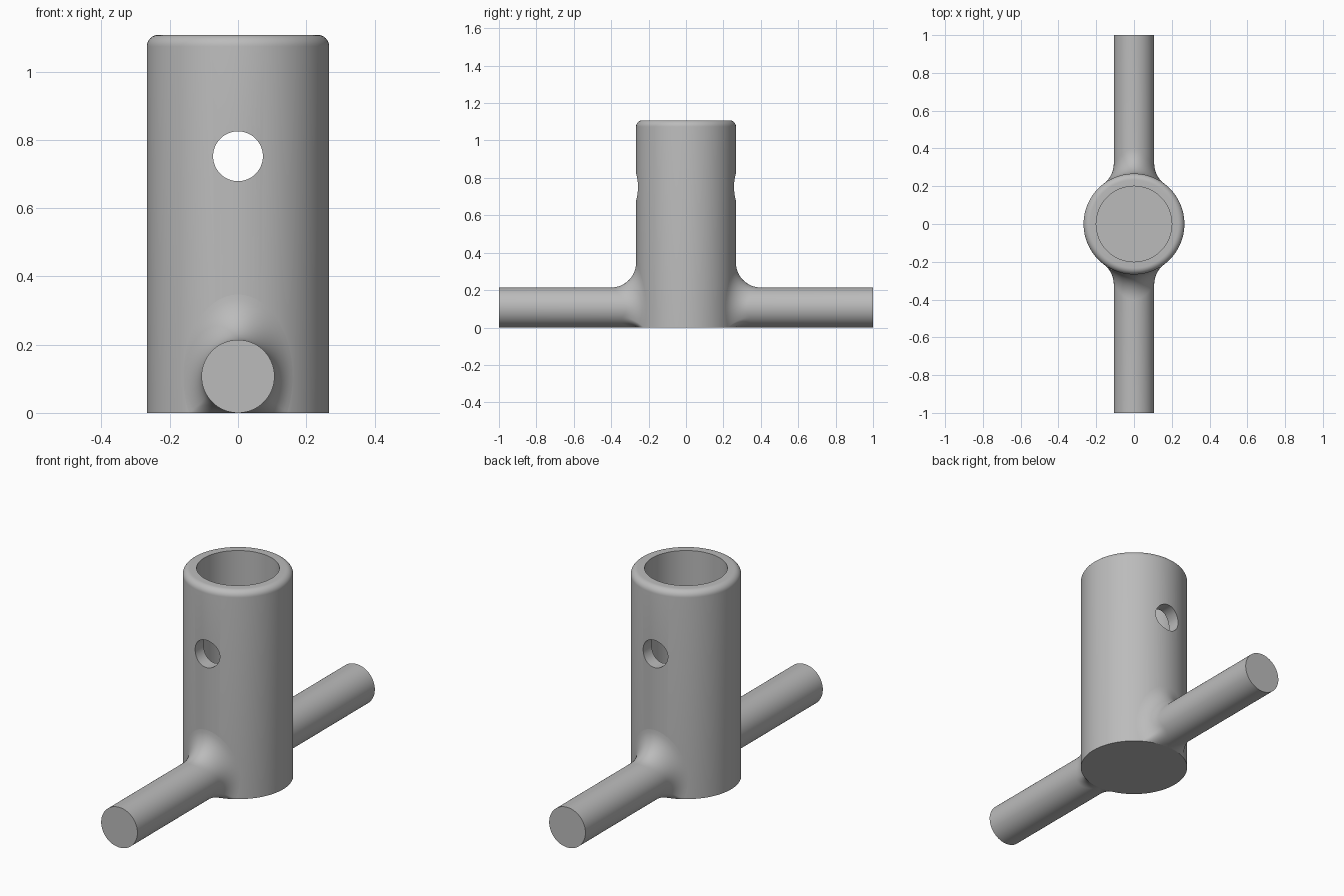
import bpy, bmesh, math
from mathutils import Vector

R, BORE, H, FLOOR = 0.267, 0.2, 1.108, 0.215   # socket body
r, F = 0.107, 0.133                            # cross arm radius, fillet radius
EDGE = 0.034                                   # rounded top rim

if "Cube" in bpy.data.objects:
    bpy.data.objects.remove(bpy.data.objects["Cube"])

grey = bpy.data.materials.new("plain grey")
grey.use_nodes = True
grey.diffuse_color = (0.5, 0.5, 0.5, 1)
grey.node_tree.nodes["Principled BSDF"].inputs["Base Color"].default_value = (0.5, 0.5, 0.5, 1)


def add_object(name, bm):
    bmesh.ops.recalc_face_normals(bm, faces=bm.faces)
    mesh = bpy.data.meshes.new(name)
    bm.to_mesh(mesh)
    bm.free()
    mesh.materials.append(grey)
    obj = bpy.data.objects.new(name, mesh)
    bpy.context.collection.objects.link(obj)
    return obj


def loft(name, rings, cap_first=False, cap_last=False):
    """Skin a list of closed rings that all have the same point count."""
    bm = bmesh.new()
    rows = [[bm.verts.new(p) for p in ring] for ring in rings]
    n = len(rows[0])
    for a, b in zip(rows, rows[1:]):
        for i in range(n):
            j = (i + 1) % n
            bm.faces.new((a[i], a[j], b[j], b[i]))
    if cap_first:
        bm.faces.new(rows[0])
    if cap_last:
        bm.faces.new(rows[-1])
    bmesh.ops.remove_doubles(bm, verts=bm.verts, dist=1e-5)
    return add_object(name, bm)


def circle(radius, z, n=128):
    return [(radius * math.cos(t), radius * math.sin(t), z)
            for t in (math.tau * i / n for i in range(n))]


# Socket body: revolved cup profile with a rounded outer rim
profile = [(R, 0)]
for k in range(9):
    a = math.pi / 2 * k / 8
    profile.append((R - EDGE + EDGE * math.cos(a), H - EDGE + EDGE * math.sin(a)))
profile += [(BORE, H), (BORE, FLOOR)]
body = loft("socket_body", [circle(*p) for p in profile], True, True)

# Pin hole drilled front to back
bm = bmesh.new()
bmesh.ops.create_cone(bm, cap_ends=True, segments=64, radius1=0.073, radius2=0.073, depth=1)
cutter = add_object("pin_hole_cutter", bm)
cutter.rotation_euler.x = math.pi / 2
cutter.location.z = 0.752
cutter.hide_render = True
drill = body.modifiers.new("pin_hole", "BOOLEAN")
drill.operation, drill.object, drill.solver = "DIFFERENCE", cutter, "EXACT"
bpy.context.view_layer.update()
drilled = body.evaluated_get(bpy.context.evaluated_depsgraph_get())
body.data = bpy.data.meshes.new_from_object(drilled)
body.modifiers.clear()
bpy.data.objects.remove(cutter)


def fillet_arc(phi, steps=12):
    """Rolling-ball arc from the arm to the body, or to the body's bottom edge."""
    cx, cz = (r + F) * math.cos(phi), r + (r + F) * math.sin(phi)
    reach = R + (F if cz >= 0 else math.sqrt(max(F * F - cz * cz, 0)))
    centre = Vector((cx, math.sqrt(reach ** 2 - cx ** 2), cz))
    on_arm = Vector((r * math.cos(phi), centre.y, r + r * math.sin(phi)))
    on_body = Vector((cx * R / reach, centre.y * R / reach, max(cz, 0)))
    u, v = on_arm - centre, on_body - centre
    angle = u.angle(v, 0)
    if angle < 1e-3:
        return [on_arm] * (steps + 1)
    axis = u.cross(v).normalized()
    side = axis.cross(u)
    return [centre + u * math.cos(angle * k / steps) + side * math.sin(angle * k / steps)
            for k in range(steps + 1)]


# Cross arms: round bar flaring into the body, one each way
N = 96
arcs = [fillet_arc(math.tau * i / N - math.pi / 2) for i in range(N)]
rings = [[(a[0].x, 1.0, a[0].z) for a in arcs]] + [list(ring) for ring in zip(*arcs)]
parts = [body]
for name, s in (("front_arm", -1), ("back_arm", 1)):
    turned = [[(p[0], s * p[1], p[2]) for p in ring] for ring in rings]
    parts.append(loft(name, turned, cap_first=True))

# Smooth rounds with crisp edges
bpy.ops.object.select_all(action="DESELECT")
for obj in parts:
    obj.select_set(True)
bpy.context.view_layer.objects.active = body
bpy.ops.object.shade_smooth_by_angle(angle=math.radians(30))
